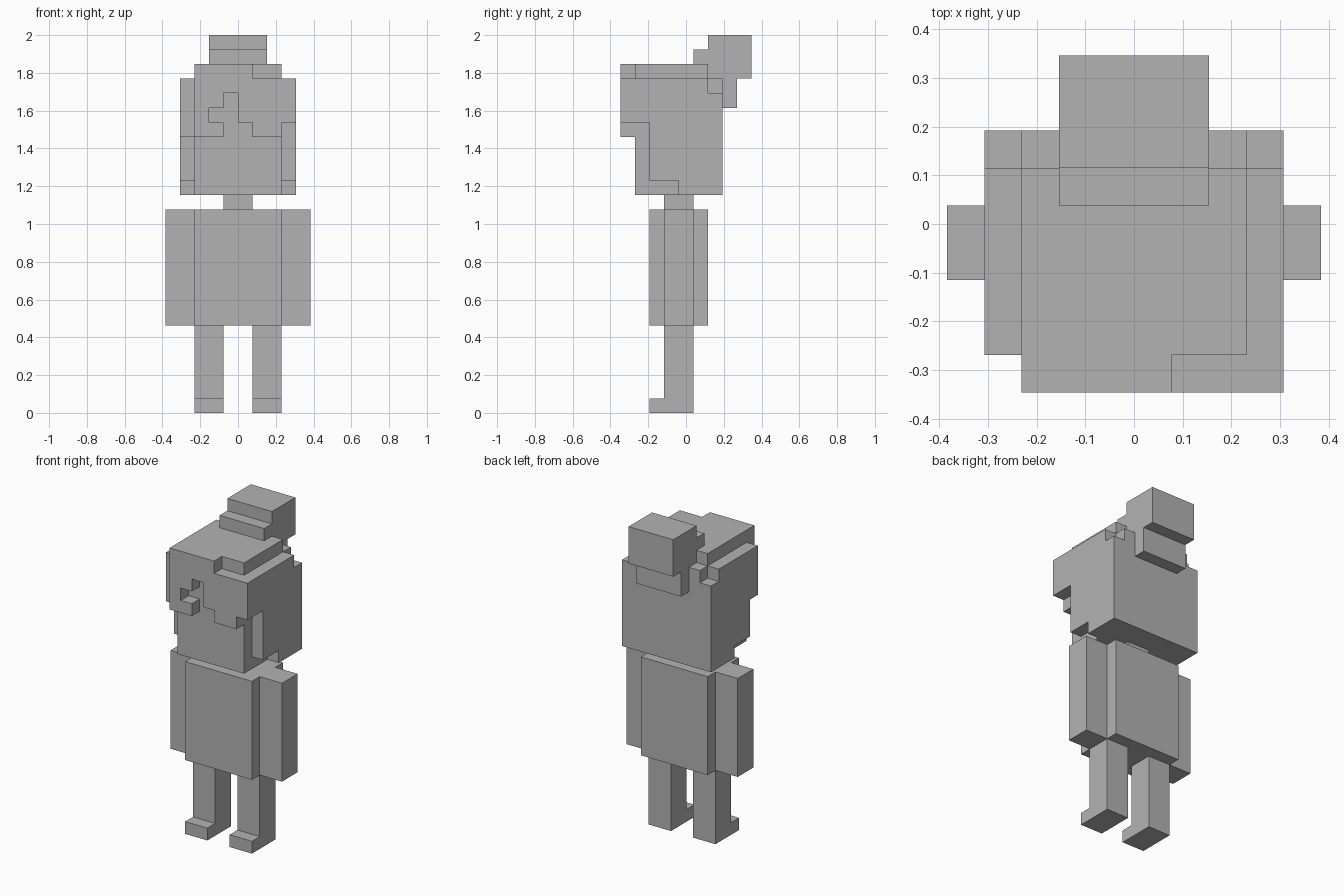
import bpy
import bmesh
from mathutils import Vector

cube = bpy.data.objects.get("Cube")
if cube:
    bpy.data.objects.remove(cube, do_unlink=True)

U = 2 / 26  # one block; the figure is 26 blocks tall

grey = bpy.data.materials.new("plain_grey")
grey.use_nodes = True
colour = (0.45, 0.45, 0.45, 1)
grey.diffuse_color = colour
grey.node_tree.nodes["Principled BSDF"].inputs["Base Color"].default_value = colour


def blocks(name, *boxes):
    """One object from boxes given as (x0, x1, y0, y1, z0, z1) in blocks."""
    bm = bmesh.new()
    for x0, x1, y0, y1, z0, z1 in boxes:
        lo, hi = Vector((x0, y0, z0)) * U, Vector((x1, y1, z1)) * U
        verts = bmesh.ops.create_cube(bm, size=1)["verts"]
        for v in verts:
            v.co = Vector((lo[i] + (v.co[i] + 0.5) * (hi[i] - lo[i])) for i in range(3))
    mesh = bpy.data.meshes.new(name)
    bm.to_mesh(mesh)
    bm.free()
    mesh.materials.append(grey)
    obj = bpy.data.objects.new(name, mesh)
    bpy.context.collection.objects.link(obj)
    return obj


def sided(s, x0, x1, *rest):
    """Box on the left (s = 1) or mirrored to the right (s = -1)."""
    return (*sorted((s * x0, s * x1)), *rest)


# Limbs and side hair
for side, s in (("left", 1), ("right", -1)):
    blocks(side + "_leg", sided(s, 1, 3, -1.5, 0.5, 1, 6))
    blocks(side + "_foot", sided(s, 1, 3, -2.5, 0.5, 0, 1))
    blocks(side + "_arm", sided(s, 3, 5, -1.5, 0.5, 6, 14))
    # The left lock reaches the fringe, the right one stops a block lower
    lock = (-4.5, -2.5, 20, 23) if s > 0 else (-3.5, -2.5, 19, 23)
    blocks(side + "_side_hair",
           sided(s, 3, 4, *lock),
           sided(s, 3, 4, -2.5, -0.5, 16, 23),
           sided(s, 3, 4, -0.5, 1.5, 15, 23),
           sided(s, 3, 4, 1.5, 2.5, 15, 22))

# Body
blocks("torso", (-3, 3, -2.5, 1.5, 6, 14))
blocks("neck", (-1, 1, -1.5, 0.5, 14, 15))

# Head and hair
blocks("head", (-3, 3, -3.5, 1.5, 15, 23))
blocks("back_hair", (-3, 3, 1.5, 2.5, 15, 23))
blocks("top_hair", (-3, 3, -3.5, 1.5, 23, 24))

# Ragged fringe: columns of (x0, x1, bottom, top)
fringe = [(-3, -2, 19, 24), (-2, -1, 19, 20), (-2, -1, 21, 24),
          (-1, 0, 22, 24), (0, 1, 20, 24), (1, 3, 19, 23)]
blocks("fringe", *[(a, b, -4.5, -3.5, c, d) for a, b, c, d in fringe])

# Hair bun with its front and lower steps
blocks("hair_bun", (-2, 2, 1.5, 4.5, 23, 26))
blocks("bun_front", (-2, 2, 0.5, 1.5, 24, 25))
blocks("bun_base", (-2, 2, 2.5, 3.5, 21, 23))
